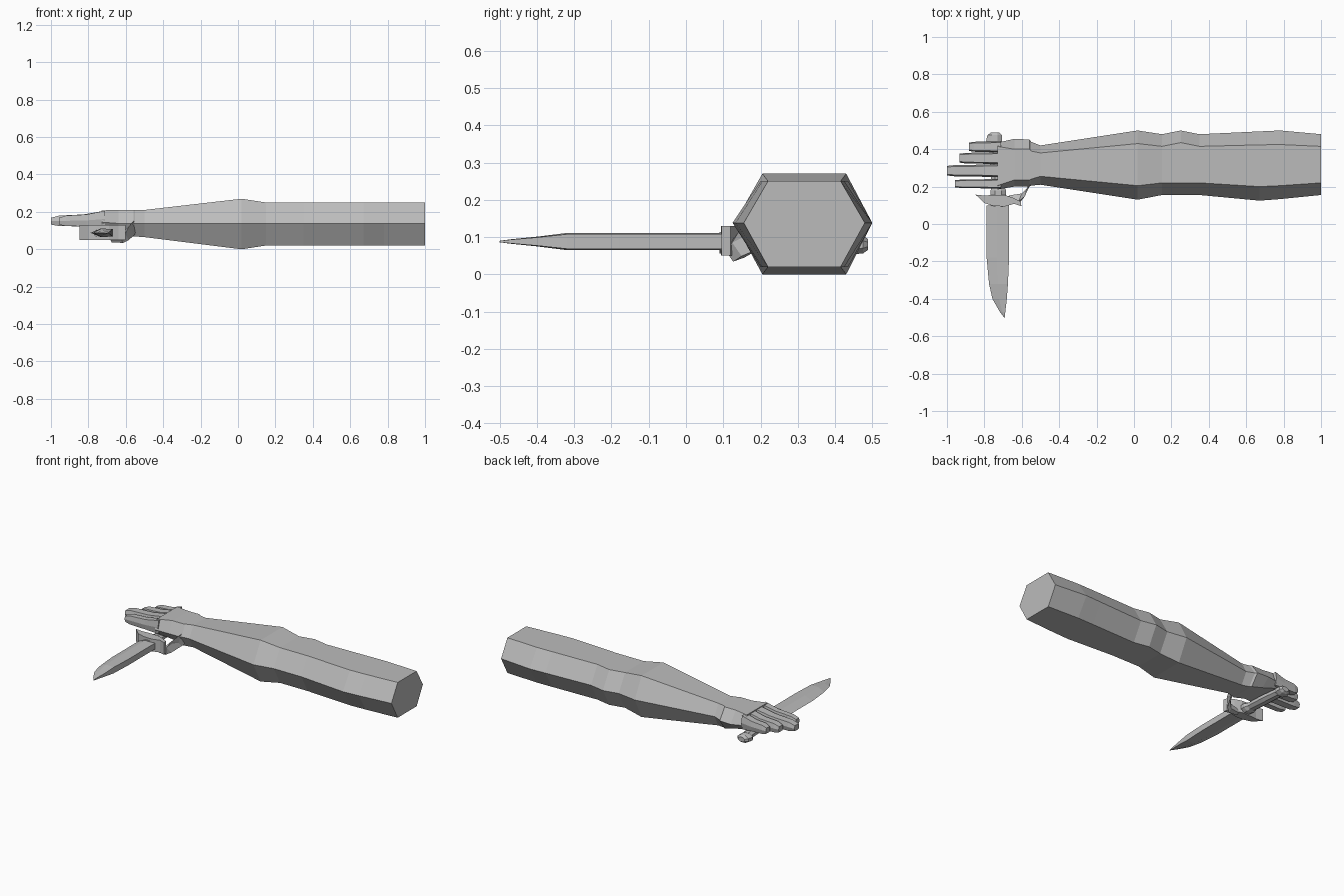
import bpy, bmesh, math

grey = bpy.data.materials.new("matte_grey")
grey.diffuse_color = (0.5, 0.5, 0.5, 1)


def loft(name, rings):
    """Skin a list of equal-length point rings and cap both ends."""
    bm = bmesh.new()
    vs = [[bm.verts.new(p) for p in r] for r in rings]
    n = len(rings[0])
    for a, b in zip(vs, vs[1:]):
        for i in range(n):
            j = (i + 1) % n
            bm.faces.new((a[i], a[j], b[j], b[i]))
    bm.faces.new(vs[0])
    bm.faces.new(vs[-1][::-1])
    bmesh.ops.recalc_face_normals(bm, faces=bm.faces)
    me = bpy.data.meshes.new(name)
    bm.to_mesh(me)
    bm.free()
    me.materials.append(grey)
    ob = bpy.data.objects.new(name, me)
    bpy.context.collection.objects.link(ob)
    return ob


def hex_x(x, y0, ya, yb, y1, z0, zm, z1):
    """Flat-topped hexagon in the y-z plane."""
    return [(x, y0, zm), (x, ya, z1), (x, yb, z1),
            (x, y1, zm), (x, yb, z0), (x, ya, z0)]


def round_y(y, cx, cz, rx, rz, n=8):
    """Faceted ellipse in the x-z plane."""
    return [(cx + rx * math.cos(math.tau * (i + .5) / n), y,
             cz + rz * math.sin(math.tau * (i + .5) / n)) for i in range(n)]


# Sleeve, forearm, wrist and palm as one six-sided skin
loft("arm", [hex_x(*s) for s in (
    (1.0, .155, .22, .415, .48, .02, .138, .25),
    (.78, .133, .205, .425, .50, .02, .138, .25),
    (.67, .125, .20, .423, .495, .02, .138, .25),
    (.35, .155, .22, .415, .48, .02, .138, .25),
    (.25, .155, .22, .435, .50, .02, .138, .25),
    (.15, .155, .22, .415, .48, .02, .138, .25),
    (.02, .13, .205, .43, .50, 0, .138, .27),
    (-.50, .21, .255, .38, .42, .065, .138, .21),
    (-.55, .205, .24, .39, .44, .068, .138, .21),
    (-.56, .20, .235, .40, .452, .068, .138, .21),
    (-.64, .20, .235, .40, .455, .09, .138, .21),
    (-.73, .185, .205, .415, .435, .112, .145, .208))])

# Four fingers, index to little
for name, y, w, tip in (("index_finger", .215, .024, -.957),
                        ("middle_finger", .285, .032, -1.0),
                        ("ring_finger", .352, .030, -.932),
                        ("little_finger", .413, .028, -.882)):
    rings = []
    for t, k, z0, z1 in ((0, 1.1, .118, .206), (.4, 1, .122, .186),
                         (.85, .95, .124, .18), (1, .8, .132, .168)):
        x = -.71 + (tip + .71) * t
        h = w * k
        rings.append(hex_x(x, y - h, y - h * .75, y + h * .75, y + h,
                           z0, (z0 + z1) / 2, z1))
    loft(name, rings)

# Thumb, bending down and round the grip
thumb = []
for x, y, z, r in ((-.555, .225, .115, .04), (-.585, .16, .085, .036),
                   (-.615, .135, .062, .028), (-.675, .135, .055, .018)):
    thumb.append([(x - r * .5, y - r, z), (x, y - r * .4, z + r),
                  (x + r * .5, y + r, z + r * .4), (x + r * .3, y + r * .8, z - r * .6),
                  (x, y - r * .3, z - r)])
loft("thumb", thumb)

# Knife grip and pommel
loft("grip", [round_y(y, cx, .085, r, r * .7) for y, cx, r in (
    (.09, -.725, .045), (.18, -.725, .045), (.2, -.727, .036),
    (.32, -.735, .038), (.44, -.745, .034))])
loft("pommel", [round_y(y, cx, .08, r, r * .62) for y, cx, r in (
    (.43, -.748, .04), (.445, -.748, .046), (.475, -.745, .042), (.488, -.742, .026))])

# Curved crossguard
guard = [(-.847, .157), (-.80, .112), (-.75, .096), (-.69, .094), (-.64, .108), (-.602, .095),
         (-.605, .12), (-.645, .14), (-.69, .155), (-.76, .155), (-.80, .152)]
loft("crossguard", [[(x, y, z) for x, y in guard] for z in (.05, .13)])

# Blade with thick spine on one side and a sharp edge on the other
blade = []
for y, xe, xs, h in ((.1, -.788, -.668, .023), (-.18, -.788, -.668, .023),
                     (-.32, -.775, -.674, .023), (-.40, -.757, -.680, .013),
                     (-.47, -.717, -.688, .006), (-.5, -.694, -.691, .002)):
    xm = xe + (xs - xe) * .45
    blade.append([(xe, y, .088), (xm, y, .088 + h), (xs, y, .088 + h * .85),
                  (xs, y, .088 - h * .85), (xm, y, .088 - h)])
loft("blade", blade)
